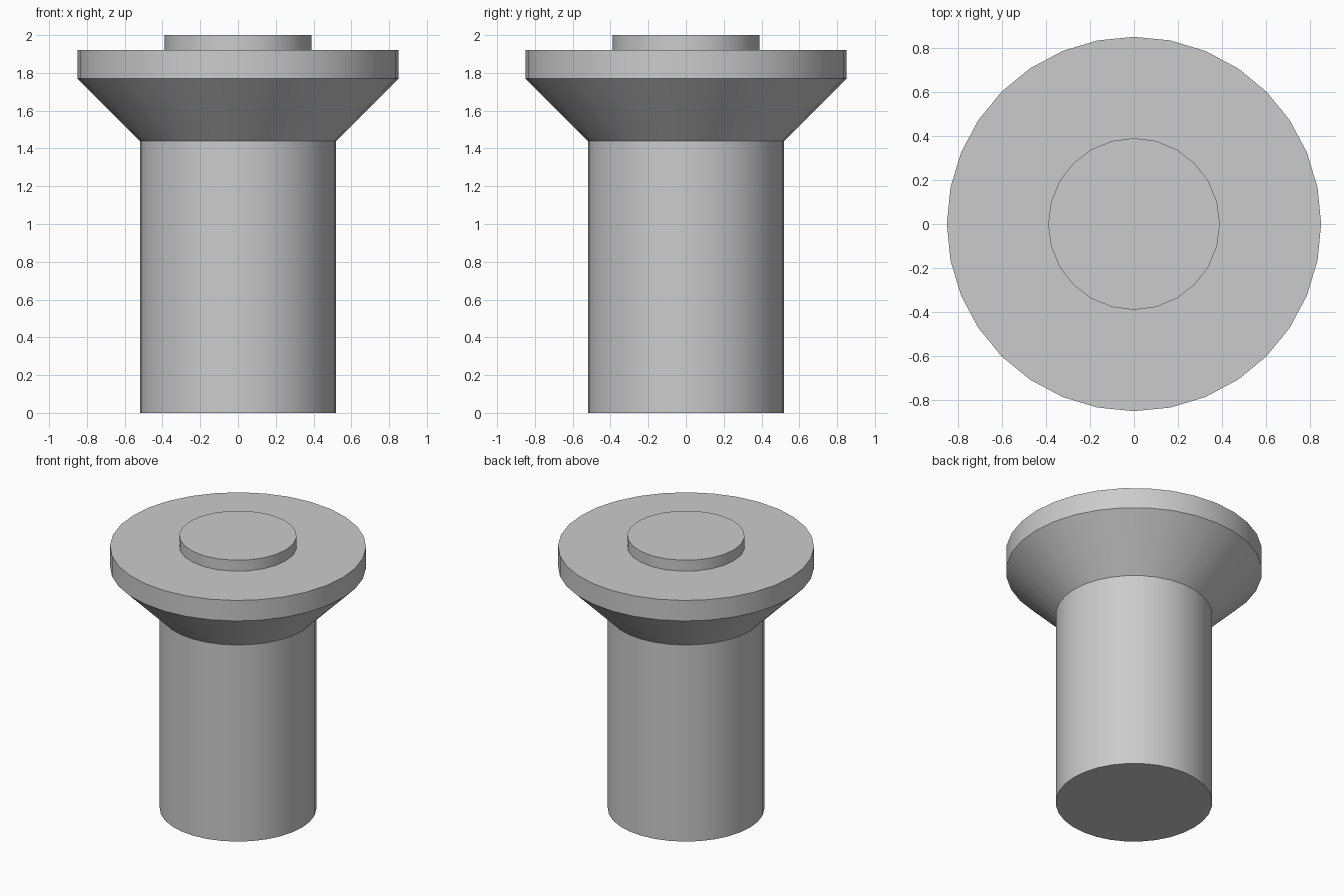
import bpy
import bmesh
import math

cube = bpy.data.objects.get("Cube")
if cube:
    bpy.data.objects.remove(cube, do_unlink=True)

grey = bpy.data.materials.new("plain grey")
grey.use_nodes = True
colour = (0.6, 0.6, 0.6, 1)
grey.diffuse_color = colour
grey.node_tree.nodes["Principled BSDF"].inputs["Base Color"].default_value = colour


def turned_part(name, profile, sides):
    """Closed solid turned about z from (radius, height) pairs, bottom to top."""
    bm = bmesh.new()
    rings = []
    for radius, z in profile:
        angles = [2 * math.pi * i / sides for i in range(sides)]
        rings.append([bm.verts.new((radius * math.cos(a), radius * math.sin(a), z))
                      for a in angles])
    for low, high in zip(rings, rings[1:]):
        for i in range(sides):
            j = (i + 1) % sides
            bm.faces.new((low[i], low[j], high[j], high[i]))
    bm.faces.new(rings[0][::-1])
    bm.faces.new(rings[-1])
    mesh = bpy.data.meshes.new(name)
    bm.to_mesh(mesh)
    bm.free()
    mesh.materials.append(grey)
    part = bpy.data.objects.new(name, mesh)
    bpy.context.collection.objects.link(part)
    bpy.ops.object.select_all(action="DESELECT")
    part.select_set(True)
    bpy.context.view_layer.objects.active = part
    bpy.ops.object.shade_smooth_by_angle(angle=math.radians(30))
    return part


# Shaft, flared head and rim in one turned solid
turned_part("shaft_and_head",
            [(0.52, 0), (0.52, 1.44), (0.85, 1.77), (0.85, 1.92)], 32)

# Raised disc on top of the head
turned_part("top_disc", [(0.39, 1.92), (0.39, 2)], 24)
